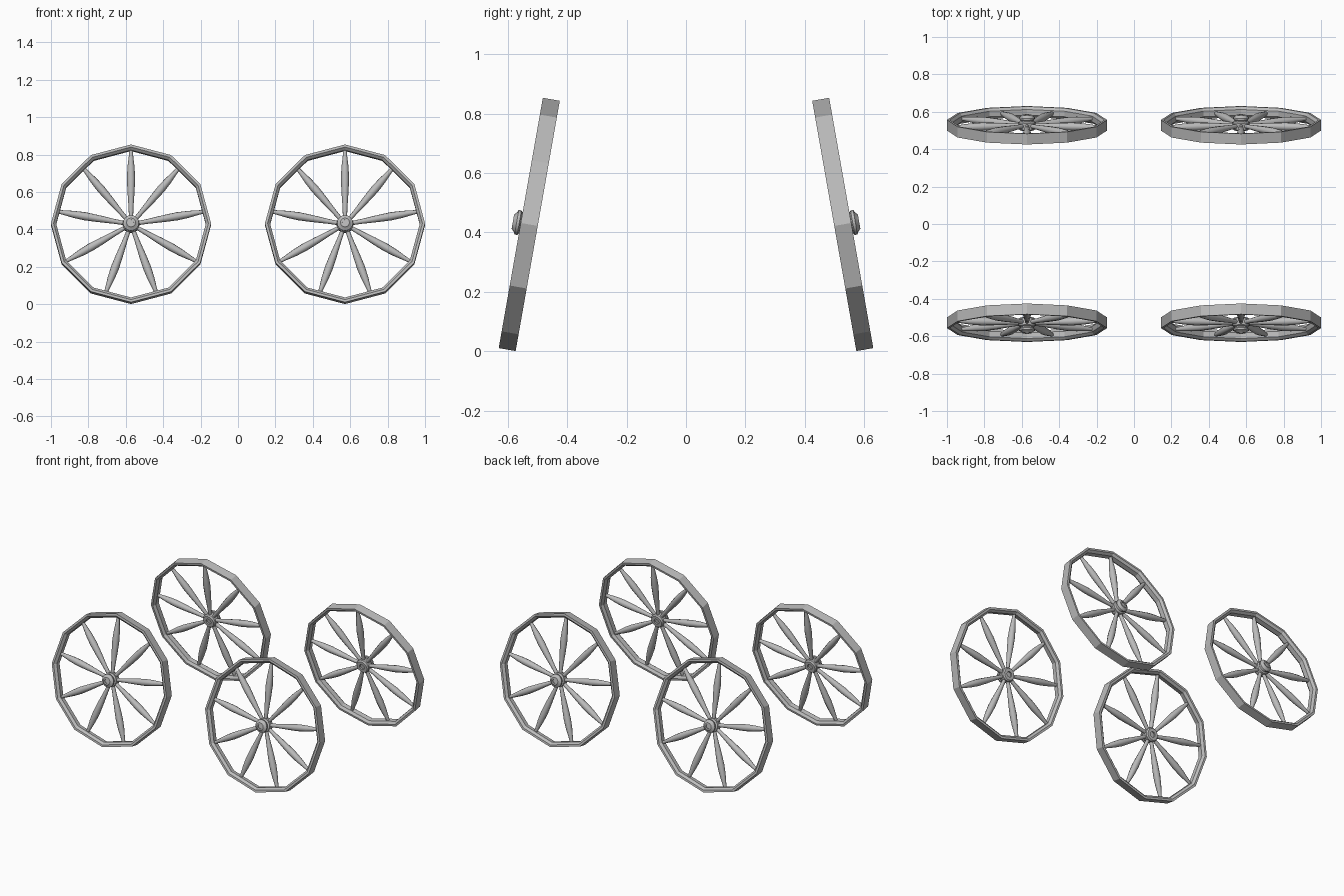
import bpy, bmesh, math
from mathutils import Matrix

if "Cube" in bpy.data.objects:
    bpy.data.objects.remove(bpy.data.objects["Cube"])

grey = bpy.data.materials.new("plain_grey")
grey.use_nodes = True
GREY = (0.5, 0.5, 0.5, 1)
grey.diffuse_color = GREY
grey.node_tree.nodes["Principled BSDF"].inputs["Base Color"].default_value = GREY

RADIUS, HALF, TILT = 0.428, 0.029, math.radians(10)


def lathe(profile, sides, closed):
    """Spin (radius, height) points around z; closed joins the last to the first."""
    bm = bmesh.new()
    rings = []
    for r, h in profile:
        angles = [2 * math.pi * i / sides for i in range(sides)]
        rings.append([bm.verts.new((r * math.cos(a), r * math.sin(a), h)) for a in angles])
    pairs = list(zip(rings, rings[1:]))
    if closed:
        pairs.append((rings[-1], rings[0]))
    else:
        bm.faces.new(rings[0])
        bm.faces.new(rings[-1])
    for low, high in pairs:
        for i in range(sides):
            j = (i + 1) % sides
            bm.faces.new((low[i], low[j], high[j], high[i]))
    bmesh.ops.recalc_face_normals(bm, faces=bm.faces)
    return bm


def to_mesh(bm, name):
    mesh = bpy.data.meshes.new(name)
    bm.to_mesh(mesh)
    bm.free()
    mesh.materials.append(grey)
    return mesh


# Twelve-sided rim with chamfered inner edges
rim = to_mesh(lathe([(RADIUS, -HALF), (RADIUS, HALF), (RADIUS - 0.014, HALF),
                     (RADIUS - 0.028, HALF - 0.014), (RADIUS - 0.028, 0.014 - HALF),
                     (RADIUS - 0.014, -HALF)], 12, True), "rim")

# Turned hub: +z is the outer end, with a stepped cap and a recessed bore
hub = to_mesh(lathe([(0.018, -0.016), (0.018, -0.026), (0.038, -0.026), (0.045, -0.018),
                     (0.045, 0.018), (0.036, 0.024), (0.036, 0.03), (0.042, 0.034),
                     (0.042, 0.043), (0.034, 0.047), (0.024, 0.056), (0.015, 0.056),
                     (0.015, 0.05)], 16, False), "hub")

# Nine spindle-shaped spokes
spokes_bm = bmesh.new()
spoke = to_mesh(lathe([(0.011, 0.03), (0.013, 0.09), (0.019, 0.18), (0.022, 0.25),
                       (0.019, 0.31), (0.012, 0.37), (0.009, 0.408)], 10, False), "spoke")
for i in range(9):
    start = len(spokes_bm.verts)
    spokes_bm.from_mesh(spoke)
    spokes_bm.verts.ensure_lookup_table()
    turn = Matrix.Rotation(math.radians(40 * i), 4, 'Z') @ Matrix.Rotation(-math.pi / 2, 4, 'X')
    bmesh.ops.transform(spokes_bm, matrix=turn, verts=spokes_bm.verts[start:])
spokes = to_mesh(spokes_bm, "spokes")
bpy.data.meshes.remove(spoke)

# Four wheels, their tops leaning inwards
for end, sy in (("front", -1), ("back", 1)):
    for side, sx in (("right", -1), ("left", 1)):
        place = Matrix.Translation((sx * 0.572, sy * 0.528, 0.427))
        lean = Matrix.Rotation(sy * TILT, 4, 'X')
        face = Matrix.Rotation(math.pi / 2, 4, 'X')
        if sy > 0:
            face = Matrix.Rotation(math.pi, 4, 'Z') @ face
        for part, mesh in (("rim", rim), ("hub", hub), ("spokes", spokes)):
            ob = bpy.data.objects.new(f"{end}_{side}_{part}", mesh)
            bpy.context.collection.objects.link(ob)
            ob.matrix_world = place @ lean @ face

# Smooth the turned spokes and hubs; the rims stay flat
for mesh, angle in ((spokes, 50), (hub, 30)):
    mesh.shade_smooth()
    mesh.set_sharp_from_angle(angle=math.radians(angle))
